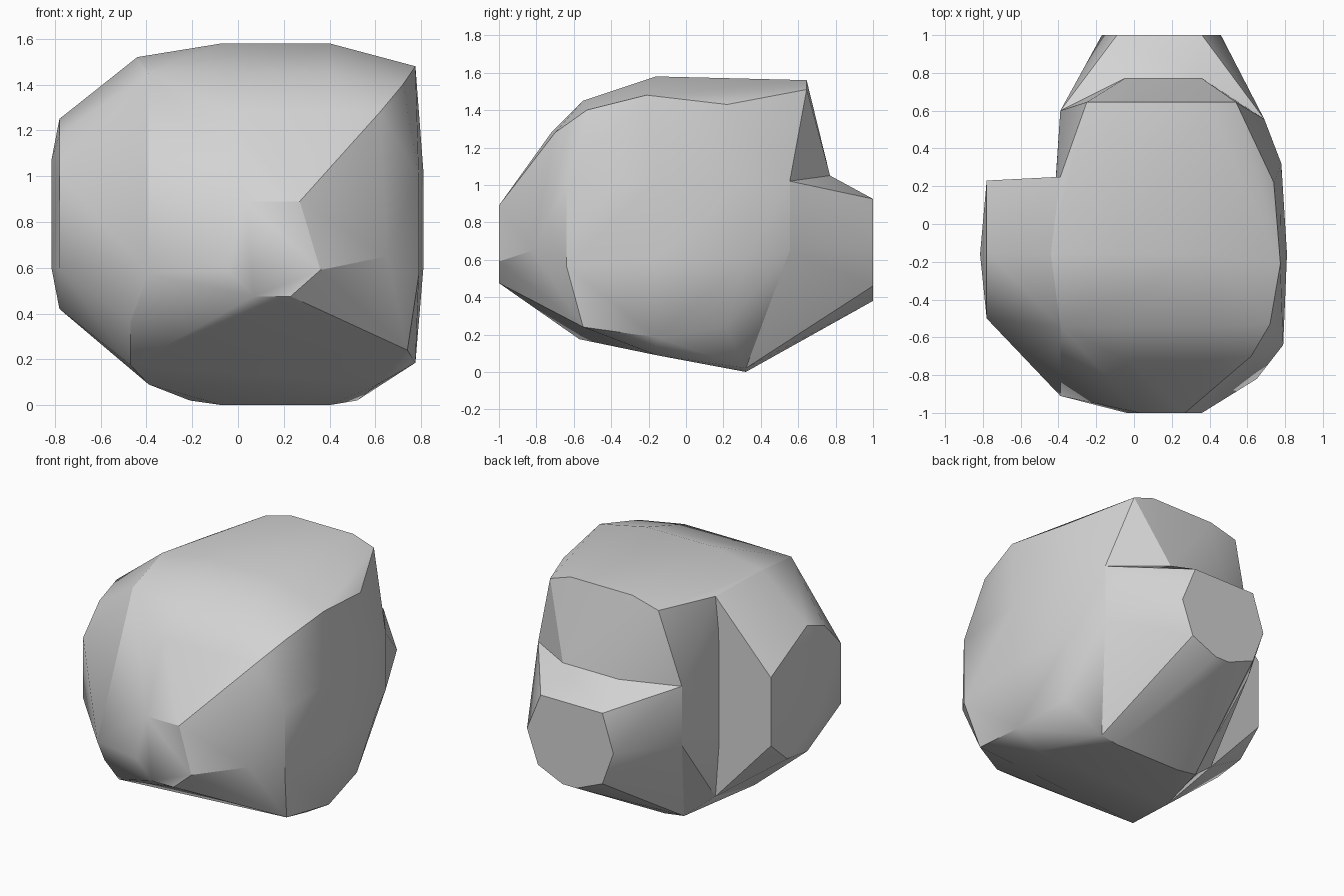
import bpy
import bmesh
from math import radians

# Remove the default object only
default_object = bpy.data.objects.get("Cube")
if default_object:
    bpy.data.objects.remove(default_object, do_unlink=True)

# Single plain stone colour
stone = bpy.data.materials.new("plain_grey")
stone.use_nodes = True
grey = (.65, .65, .65, 1)
stone.diffuse_color = grey
for node in stone.node_tree.nodes:
    if node.type == "BSDF_PRINCIPLED":
        node.inputs["Base Color"].default_value = grey


def row(depth, height, *across):
    """Points lying on one straight line that runs from side to side."""
    return [(position, depth, height) for position in across]


def column(across, depth, *heights):
    """Points lying on one vertical line."""
    return [(across, depth, height) for height in heights]


def faceted_block(name, points):
    """Wrap a tight skin around the points and soften its shallow edges."""
    mesh = bpy.data.meshes.new(name)
    block = bmesh.new()
    for point in points:
        block.verts.new(point)
    bmesh.ops.convex_hull(block, input=block.verts[:])
    loose = [vert for vert in block.verts if not vert.link_faces]
    bmesh.ops.delete(block, geom=loose, context="VERTS")
    bmesh.ops.dissolve_limit(block, angle_limit=radians(1),
                             verts=block.verts[:], edges=block.edges[:])
    bmesh.ops.recalc_face_normals(block, faces=block.faces[:])
    block.to_mesh(mesh)
    block.free()
    mesh.materials.append(stone)
    part = bpy.data.objects.new(name, mesh)
    bpy.context.scene.collection.objects.link(part)
    bpy.ops.object.select_all(action="DESELECT")
    part.select_set(True)
    bpy.context.view_layer.objects.active = part
    bpy.ops.object.shade_smooth_by_angle(angle=radians(30))
    return part


# Lines where neighbouring parts meet
keel = row(.32, 0, -.07, .4) + row(.32, .02, -.21, .52)
rear_shelf = row(.77, 1.05, -.05, .36)
rear_corners = column(-.39, .6, .64, 1.03) + column(.69, .555, .65, 1.02)
side_seam = (
    column(-.39, .25, .17, .57, 1.49)
    + [(-.44, -.16, 1.52), (-.39, -.54, 1.45), (-.39, -.91, .575),
       (-.47, -.72, .36), (-.47, -.57, .175), (-.39, -.16, .09)]
)

# Main body: crown, blunt nose, flat flank and underside
crown = (
    row(-.72, 1.28, -.04, .4) + row(-.55, 1.45, -.04, .4)
    + row(-.16, 1.58, -.07, .4) + row(.32, 1.555, -.07, .4)
    + row(.645, 1.56, -.06, .39) + row(.645, 1.51, -.25, .54)
)
nose = (
    row(-1, .89, .03, .27) + row(-1, .59, -.04, .36)
    + row(-1, .475, .07, .23) + column(.65, -.82, .65)
)
flank = (
    [(.62, -.7, 1.28), (.72, -.53, 1.4), (.775, -.21, 1.48), (.74, .22, 1.43)]
    + column(.79, -.64, .57, 1) + column(.81, -.16, .6, 1.02)
    + column(.78, .32, .6, 1.02)
)
underside = [(.62, -.7, .37), (.74, -.55, .24), (.775, -.16, .185),
             (.61, -.16, .09), (.72, .21, .24)]
faceted_block("main_body", crown + nose + flank + underside + side_seam
              + keel + rear_shelf + rear_corners)

# Side stub with a slightly domed eight-sided end
side_end = (
    column(-.78, .23, .6, 1.05) + column(-.78, -.5, .6, 1)
    + column(-.78, -.15, .42, 1.25) + column(-.78, .06, .45)
    + column(-.78, -.33, 1.18) + column(-.815, -.16, .6, 1.07)
)
faceted_block("side_stub", side_seam + side_end)

# Rear stub tapering to a flat eight-sided end
rear_end = (
    row(1, .925, -.09, .36) + row(1, .68, -.17, .46)
    + row(1, .46, -.09, .38) + row(1, .38, .1, .2)
)
faceted_block("rear_stub", rear_end + rear_shelf + rear_corners + keel)
